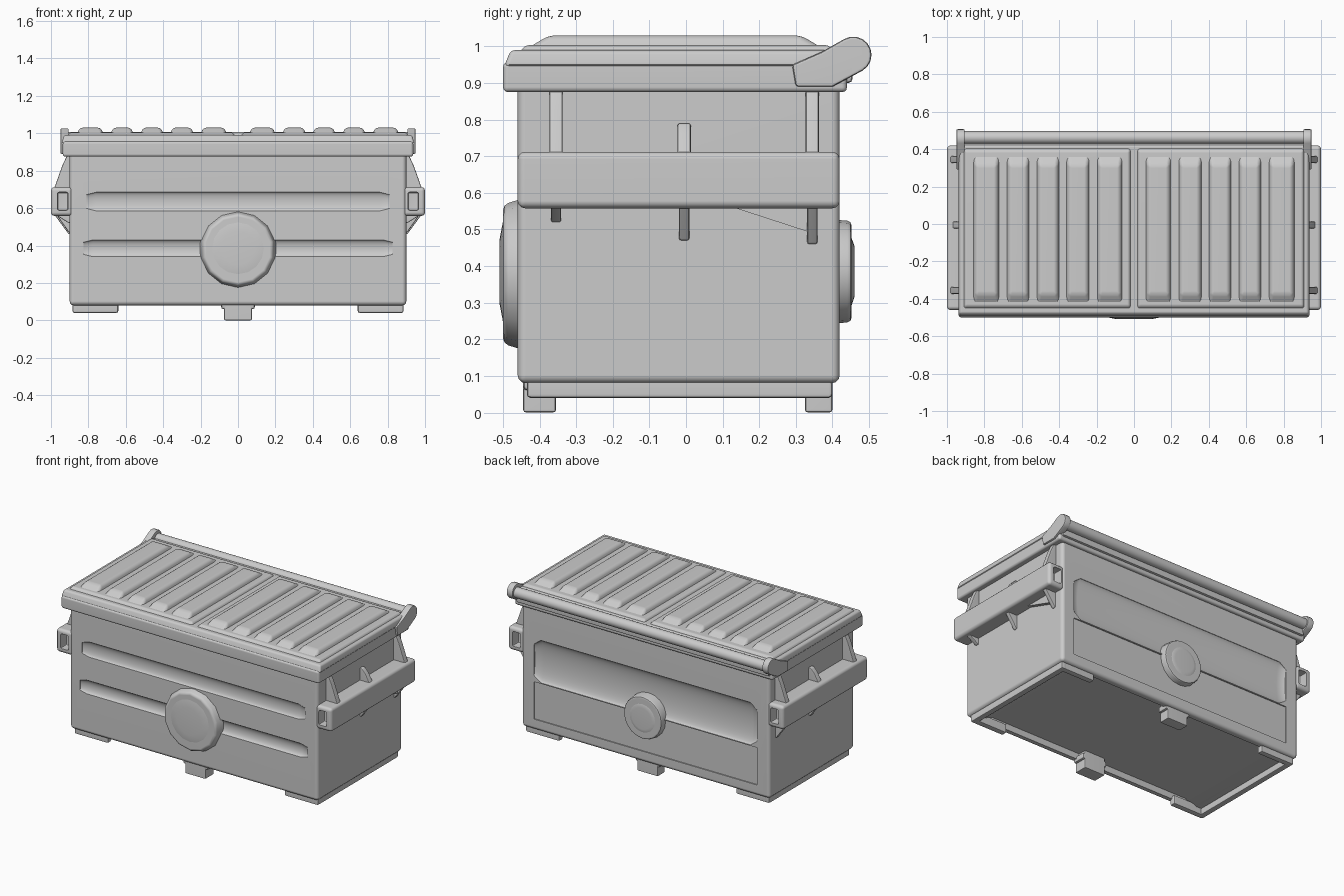
import bpy, bmesh, math
from mathutils import Matrix, Vector

if "Cube" in bpy.data.objects:
    bpy.data.objects.remove(bpy.data.objects["Cube"])


def finish(bm, name, bevel=0.0, segs=2, smooth=True):
    """Bevel the sharp edges of a bmesh and turn it into an object."""
    bmesh.ops.recalc_face_normals(bm, faces=bm.faces)
    if bevel:
        edges = [e for e in bm.edges if e.calc_face_angle(0) > 0.5]
        bmesh.ops.bevel(bm, geom=edges, offset=bevel, segments=segs, profile=0.5,
                        affect='EDGES', clamp_overlap=True)
    mesh = bpy.data.meshes.new(name)
    bm.to_mesh(mesh)
    bm.free()
    ob = bpy.data.objects.new(name, mesh)
    bpy.context.collection.objects.link(ob)
    if smooth:
        shade(ob)
    return ob


def select(ob):
    bpy.ops.object.select_all(action='DESELECT')
    ob.select_set(True)
    bpy.context.view_layer.objects.active = ob


def shade(ob):
    select(ob)
    bpy.ops.object.shade_smooth_by_angle(angle=math.radians(35))
    ob.modifiers.new("weighted", 'WEIGHTED_NORMAL').keep_sharp = True


def box(name, x, y, z, bevel=0.0, segs=2, taper=(0, 0), smooth=True):
    """Box from ranges; taper insets the top in x and y."""
    bm = bmesh.new()
    bmesh.ops.create_cube(bm, size=1)
    for v in bm.verts:
        sx, sy, top = v.co.x * 2, v.co.y * 2, v.co.z > 0
        v.co = ((min(x) + max(x)) / 2 + sx * (abs(x[1] - x[0]) / 2 - top * taper[0]),
                (y[0] + y[1]) / 2 + sy * ((y[1] - y[0]) / 2 - top * taper[1]),
                z[1] if top else z[0])
    return finish(bm, name, bevel, segs, smooth)


def prism(name, pts, place, a, b, bevel=0.0):
    """Extrude a 2D outline from a to b; place maps (u, v, depth) to a point."""
    bm = bmesh.new()
    rings = [[bm.verts.new(place(u, v, d)) for u, v in pts] for d in (a, b)]
    n = len(pts)
    for r in rings:
        bm.faces.new(r)
    for i in range(n):
        j = (i + 1) % n
        bm.faces.new((rings[0][i], rings[0][j], rings[1][j], rings[1][i]))
    return finish(bm, name, bevel)


def cylinder(name, centre, axis, r1, r2, depth, sides, bevel=0.0):
    bm = bmesh.new()
    bmesh.ops.create_cone(bm, cap_ends=True, segments=sides, radius1=r1, radius2=r2, depth=depth)
    rot = Vector((0, 0, 1)).rotation_difference(Vector(axis)).to_matrix().to_4x4()
    bm.transform(Matrix.Translation(centre) @ rot)
    return finish(bm, name, bevel)


def cut(ob, cutters):
    for c in cutters:
        m = ob.modifiers.new("cut", 'BOOLEAN')
        m.operation, m.solver, m.object = 'DIFFERENCE', 'EXACT', c
        select(ob)
        bpy.ops.object.modifier_apply(modifier=m.name)
        bpy.data.objects.remove(c)
    shade(ob)


def groove(y, z, half_h, depth, half_len=0.81, n=32):
    """Lens-shaped trough cutter, tapered towards its ends."""
    bm = bmesh.new()
    rings = []
    for x, k in ((-half_len, 0.35), (-half_len + 0.05, 1), (half_len - 0.05, 1), (half_len, 0.35)):
        rings.append([bm.verts.new((x, y + depth * k * math.sin(a), z + half_h * (0.6 + 0.4 * k) * math.cos(a)))
                      for a in [math.tau * (i + 0.37) / n for i in range(n)]])
    for r0, r1 in zip(rings, rings[1:]):
        for i in range(n):
            j = (i + 1) % n
            bm.faces.new((r0[i], r0[j], r1[j], r1[i]))
    bm.faces.new(rings[0])
    bm.faces.new(rings[-1])
    return finish(bm, "groove_cutter", smooth=False)


# Container with pressed grooves and a shallow recessed underside
body = box("container_body", (-0.9, 0.9), (-0.46, 0.42), (0.08, 0.92), 0.022, 3, smooth=False)
cut(body, [
    groove(-0.461, 0.635, 0.05, 0.018),
    groove(-0.461, 0.385, 0.045, 0.022, 0.825),
    groove(0.421, 0.54, 0.14, 0.032),
    box("panel_cutter", (-0.81, 0.81), (0.413, 0.5), (0.15, 0.395), smooth=False),
    box("floor_cutter", (-0.86, 0.86), (-0.425, 0.385), (0.05, 0.115), taper=(0.12, 0.015), smooth=False),
])

# Round plates on front and back
cylinder("front_round_plate", (0, -0.46, 0.378), (0, -1, 0), 0.215, 0.19, 0.08, 14, 0.015)
cylinder("front_plate_dome", (0, -0.502, 0.385), (0, -1, 0), 0.165, 0.09, 0.014, 16, 0.005)
cylinder("back_round_plate", (0, 0.41, 0.385), (0, 1, 0), 0.145, 0.138, 0.085, 20, 0.012)
cylinder("back_plate_dome", (0, 0.454, 0.385), (0, 1, 0), 0.105, 0.07, 0.012, 20, 0.004)

# Stepped rim around the top
box("top_rim", (-0.937, 0.937), (-0.5, 0.44), (0.875, 0.957), 0.014, 3)
box("lid_edge", (-0.942, 0.942), (-0.497, 0.44), (0.945, 0.99), 0.012, 3, taper=(0.01, 0.018))

# Two lids with raised ribs
ribs = [(0.13, 0.074), (0.30, 0.068), (0.46, 0.066), (0.62, 0.066), (0.79, 0.075)]
for s, side in ((-1, "left"), (1, "right")):
    box(f"{side}_lid", (s * 0.008, s * 0.92), (-0.468, 0.42), (0.97, 1.004), 0.01, 2, (0.018, 0.03))
    for i, (c, w) in enumerate(ribs):
        box(f"{side}_lid_rib_{i + 1}", (s * c - w, s * c + w), (-0.45, 0.39), (0.985, 1.03),
            0.016, 3, taper=(0.018, 0.075))

# Hinge rod, rail and end arms
cylinder("hinge_rod", (0, 0.462, 0.972), (1, 0, 0), 0.034, 0.034, 1.86, 20)
box("hinge_rail", (-0.92, 0.92), (0.40, 0.455), (0.90, 0.985), 0.012)
arc = [(0.457 + 0.05 * math.cos(math.radians(a)), 0.977 + 0.05 * math.sin(math.radians(a)))
       for a in range(-60, 121, 20)]
arm = arc + [(0.37, 0.985), (0.29, 0.95), (0.30, 0.89), (0.40, 0.89)]

for s, side in ((-1, "left"), (1, "right")):
    prism(f"{side}_hinge_arm", arm, lambda u, v, d: (s * d, u, v), 0.905, 0.95, 0.008)

    # Fork pocket: a tube along the side, open at both ends, closed in the middle
    pocket = box(f"{side}_fork_pocket", (s * 0.885, s * 1.0), (-0.46, 0.42), (0.558, 0.712),
                 0.02, 3, smooth=False)
    cut(pocket, [box("pocket_cutter", (s * 0.908, s * 0.966), yr, (0.588, 0.685), 0.01, smooth=False)
                 for yr in ((-0.6, -0.40), (0.36, 0.6))])

    # Gussets above and below the pocket
    for i, (y, top, low, reach) in enumerate(((-0.355, 0.88, 0.52, 0.985), (-0.005, 0.79, 0.47, 0.975),
                                              (0.345, 0.88, 0.46, 0.985))):
        place = lambda u, v, d: (s * u, d, v)
        prism(f"{side}_upper_gusset_{i + 1}",
              [(0.89, 0.70), (reach, 0.70), (0.94, 0.70 + (top - 0.7) * 0.7), (0.915, top), (0.89, top)],
              place, y - 0.018, y + 0.018, 0.006)
        prism(f"{side}_lower_gusset_{i + 1}",
              [(0.89, 0.57), (reach, 0.57), (0.905, low), (0.89, low)],
              place, y - 0.014, y + 0.014, 0.006)

    # Sloped brace under the rear of the pocket
    prism(f"{side}_rear_brace", [(0.13, 0.56), (0.345, 0.56), (0.345, 0.49)],
          lambda u, v, d: (s * d, u, v), 0.89, 0.925)

    # Skid under each end, wrapping round the corners
    box(f"{side}_skid", (s * 0.845, s * 0.885), (-0.435, 0.40), (0.04, 0.10), 0.01)
    for y0, y1, end in ((-0.435, -0.395, "front"), (0.36, 0.40, "back")):
        box(f"{side}_{end}_skid_return", (s * 0.64, s * 0.87), (y0, y1), (0.04, 0.10), 0.01)

# Centre feet
for y0, y1, end in ((-0.445, -0.355, "front"), (0.325, 0.40, "back")):
    box(f"{end}_foot", (-0.075, 0.075), (y0, y1), (0.0, 0.12), 0.008)
    box(f"{end}_foot_flange", (-0.09, 0.09), (y0, y1), (0.06, 0.10), 0.012)
